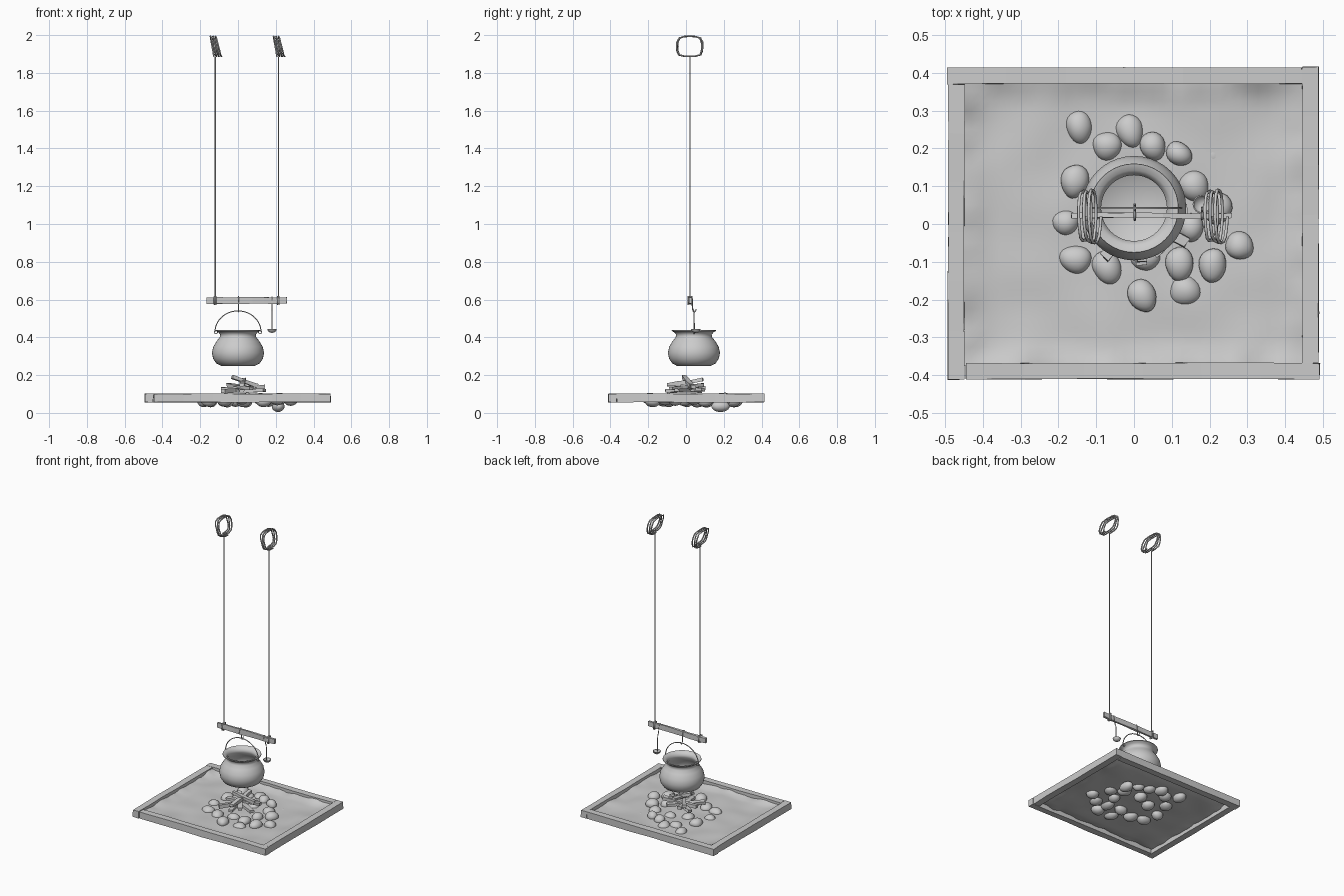
import bpy, bmesh, math, random
from mathutils import Vector, Matrix, noise

random.seed(4)
cube = bpy.data.objects.get("Cube")
if cube:
    bpy.data.objects.remove(cube, do_unlink=True)

grey = bpy.data.materials.new("plain grey")
grey.use_nodes = True
grey.diffuse_color = (0.6, 0.6, 0.6, 1)
grey.node_tree.nodes["Principled BSDF"].inputs["Base Color"].default_value = (0.6, 0.6, 0.6, 1)


def finish(name, bm, smooth=None):
    """Turn a bmesh into a named object, smoothed below an angle in degrees."""
    mesh = bpy.data.meshes.new(name)
    bm.to_mesh(mesh)
    bm.free()
    mesh.materials.append(grey)
    ob = bpy.data.objects.new(name, mesh)
    bpy.context.collection.objects.link(ob)
    if smooth:
        bpy.ops.object.select_all(action='DESELECT')
        ob.select_set(True)
        bpy.context.view_layer.objects.active = ob
        bpy.ops.object.shade_smooth_by_angle(angle=math.radians(smooth))
    return ob


def tube(name, points, radius, cyclic=False, smooth_path=False):
    """Round rod or rope along a path."""
    curve = bpy.data.curves.new(name, 'CURVE')
    curve.dimensions = '3D'
    curve.bevel_depth = radius
    curve.bevel_resolution = 1
    curve.use_fill_caps = True
    spline = curve.splines.new('NURBS' if smooth_path else 'POLY')
    spline.points.add(len(points) - 1)
    for p, co in zip(spline.points, points):
        p.co = (*co, 1)
    if smooth_path:
        spline.use_endpoint_u = True
        spline.order_u = 3
        spline.resolution_u = 4
    spline.use_cyclic_u = cyclic
    curve.materials.append(grey)
    ob = bpy.data.objects.new(name, curve)
    bpy.context.collection.objects.link(ob)
    return ob


def board(name, start, end, width, height, cuts=5, wobble=0.0015):
    """Roughly hewn timber between two points."""
    a, b = Vector(start), Vector(end)
    along = b - a
    bm = bmesh.new()
    bmesh.ops.create_cube(bm, size=1)
    bmesh.ops.subdivide_edges(
        bm, edges=[e for e in bm.edges if abs(e.verts[0].co.x - e.verts[1].co.x) > 0.5], cuts=cuts)
    for v in bm.verts:
        v.co = Vector((v.co.x * along.length, v.co.y * width, v.co.z * height))
        v.co += Vector([random.uniform(-wobble, wobble) for _ in range(3)])
    turn = along.to_track_quat('X', 'Z').to_matrix().to_4x4()
    bm.transform(Matrix.Translation((a + b) / 2) @ turn)
    return finish(name, bm)


def lathe(name, profile, centre, steps=40):
    """Spin an (r, z) profile round a vertical axis."""
    bm = bmesh.new()
    verts = [bm.verts.new((r, 0, z)) for r, z in profile]
    edges = [bm.edges.new(pair) for pair in zip(verts, verts[1:])]
    bmesh.ops.spin(bm, geom=verts + edges, axis=(0, 0, 1), cent=(0, 0, 0),
                   angle=math.tau, steps=steps)
    bmesh.ops.remove_doubles(bm, verts=bm.verts, dist=1e-5)
    bmesh.ops.recalc_face_normals(bm, faces=bm.faces)
    bm.transform(Matrix.Translation(centre))
    return finish(name, bm, 50)


# Hearth frame: four boards lapped in a pinwheel
FRAME_Z, BOARD_H, BOARD_W = 0.079, 0.046, 0.043
board("frame_back", (-0.494, 0.392, FRAME_Z), (0.443, 0.392, FRAME_Z), BOARD_W, BOARD_H)
board("frame_front", (-0.445, -0.389, FRAME_Z), (0.491, -0.389, FRAME_Z), BOARD_W, BOARD_H)
board("frame_left", (0.467, -0.367, FRAME_Z), (0.467, 0.415, FRAME_Z), BOARD_W, BOARD_H)
board("frame_right", (-0.470, -0.412, FRAME_Z), (-0.470, 0.370, FRAME_Z), BOARD_W, BOARD_H)

# Bumpy earth bed, piled unevenly against the boards
bm = bmesh.new()
bmesh.ops.create_grid(bm, x_segments=36, y_segments=30, size=0.5)
for v in bm.verts:
    x, y = v.co.x * 0.91, v.co.y * 0.75
    rim = max(abs(v.co.x), abs(v.co.y)) * 2
    bump = noise.noise(Vector((x, y, 0)) * 7)
    pile = max(0, rim - 0.85) * 0.1 * (1 + noise.noise(Vector((x, y, 2)) * 14))
    v.co = (x, y, 0.070 + 0.008 * bump + pile)
finish("earth_bed", bm, 60)

# Ring of rounded stones: x, y, half width, half length, turn in degrees
stones = [
    (-0.145, 0.255, 34, 45, 10), (-0.07, 0.205, 38, 39, 0), (-0.01, 0.245, 36, 45, 15),
    (0.05, 0.205, 33, 38, 20), (0.12, 0.185, 30, 36, 60), (0.213, 0.182, 33, 48, 8),
    (-0.157, 0.112, 36, 45, -10), (-0.18, 0.004, 36, 34, 0), (-0.155, -0.095, 42, 37, 0),
    (-0.07, -0.115, 37, 46, 25), (0.022, -0.19, 37, 45, 20), (0.137, -0.178, 40, 42, 60),
    (0.12, -0.107, 36, 46, 5), (0.208, -0.11, 36, 45, 0), (0.28, -0.058, 36, 39, 50),
    (0.22, 0.04, 40, 42, 0), (0.16, 0.10, 38, 42, 30), (0.15, -0.01, 34, 38, 0),
    (0.03, -0.09, 40, 34, 0), (-0.06, 0.06, 38, 42, 0), (0.04, 0.11, 36, 40, 40),
]
for i, (x, y, w, l, turn) in enumerate(stones):
    bm = bmesh.new()
    bmesh.ops.create_icosphere(bm, subdivisions=3, radius=1)
    for v in bm.verts:
        taper = 1 + 0.12 * v.co.y
        v.co = (v.co.x * w / 1000 * taper, v.co.y * l / 1000, v.co.z * 0.032)
        v.co *= 1 + 0.08 * noise.noise(v.co * 22 + Vector((i, i, 0)))
    sunk = 0.036 if (x > 0.2 and y > 0.1) else 0.068 + random.uniform(-0.008, 0.008)
    bm.transform(Matrix.Translation((x, y, sunk)) @ Matrix.Rotation(math.radians(turn), 4, 'Z'))
    finish("stone_%02d" % (i + 1), bm, 80)

# Firewood stacked in a loose cross pile
logs = [
    ((-0.08, -0.09, 0.115), (0.08, 0.09, 0.125)), ((0.02, -0.11, 0.115), (-0.02, 0.10, 0.13)),
    ((0.14, -0.05, 0.12), (-0.08, 0.07, 0.115)), ((-0.09, 0.01, 0.125), (0.14, 0.04, 0.138)),
    ((0.07, -0.08, 0.13), (-0.05, 0.09, 0.145)), ((-0.03, -0.01, 0.19), (0.10, 0.03, 0.142)),
    ((0.02, -0.10, 0.148), (0.03, 0.09, 0.175)),
]
for i, (a, b) in enumerate(logs):
    board("firewood_%d" % (i + 1), a, b, 0.026, 0.019, 2, 0.003)

# Cauldron with a flared rim and hollow inside
POT = (0, 0.042, 0)
lathe("cauldron", [
    (0, 0.248), (0.09, 0.249), (0.115, 0.262), (0.132, 0.288), (0.138, 0.318), (0.131, 0.350),
    (0.113, 0.380), (0.097, 0.400), (0.094, 0.414), (0.103, 0.426), (0.118, 0.434),
    (0.117, 0.438), (0.100, 0.434), (0.087, 0.418), (0.088, 0.402), (0.106, 0.376),
    (0.122, 0.348), (0.129, 0.318), (0.122, 0.288), (0.10, 0.262), (0, 0.257)], POT)

# Cauldron handle, with its ends turned through the rim
arc = [(0.122 * math.cos(t), POT[1], 0.428 + 0.112 * math.sin(t))
       for t in [math.pi * k / 24 for k in range(25)]]
tube("cauldron_handle", arc, 0.003)
for side in (-1, 1):
    ring = [(side * (0.117 + 0.009 * math.cos(k)), POT[1], 0.428 + 0.009 * math.sin(k))
            for k in [math.tau * j / 10 for j in range(10)]]
    tube("handle_eye_" + ("left" if side > 0 else "right"), ring, 0.0025, cyclic=True)

# Hanging beam
BEAM_Y = 0.022
board("hanging_beam", (-0.165, BEAM_Y, 0.594), (0.258, BEAM_Y, 0.596), 0.014, 0.034, 6, 0.002)

# Pot hook over the beam
tube("pot_hook", [(0.002, y, z) for y, z in [
    (0.010, 0.585), (0.010, 0.617), (0.034, 0.617), (0.034, 0.575), (0.034, 0.548),
    (0.040, 0.534), (0.052, 0.536), (0.053, 0.550)]], 0.003, smooth_path=True)

# Ladle on its own hook
LADLE = 0.18
tube("ladle_handle", [(LADLE, y, z) for y, z in [
    (0.012, 0.595), (0.014, 0.616), (0.031, 0.614), (0.032, 0.56), (0.040, 0.545),
    (0.044, 0.535), (0.044, 0.438)]], 0.0028, smooth_path=True)
lathe("ladle_bowl", [(0, 0.424), (0.012, 0.426), (0.021, 0.433), (0.025, 0.444),
                     (0.022, 0.444), (0.017, 0.435), (0, 0.429)], (LADLE, 0.052, 0), 16)

# Ropes, each tied round the beam and coiled at the top
for side, x in (("right", -0.12), ("left", 0.214)):
    tube("rope_" + side, [(x, BEAM_Y, 0.60), (x, BEAM_Y, 1.885)], 0.0032)
    for k in range(2):
        lash = [(x - 0.005 + 0.008 * k, BEAM_Y + dy * 0.011, 0.595 + dz * 0.022)
                for dy, dz in ((-1, -1), (1, -1), (1, 1), (-1, 1))]
        tube("rope_lashing_%s_%d" % (side, k + 1), lash, 0.0035, cyclic=True)
    coil = []
    for k in range(3 * 16 + 1):
        t = math.tau * k / 16 - math.pi / 2
        c, s = math.cos(t), math.sin(t)
        square = (c ** 4 + s ** 4) ** -0.25
        grow = 1 + 0.06 * math.sin(k * 0.9)
        coil.append((x - 0.020 + 0.040 * k / 48 - 0.013 * s, BEAM_Y - 0.002 + 0.066 * c * square * grow,
                     1.940 + 0.053 * s * square))
    tube("rope_coil_" + side, coil, 0.0042)
